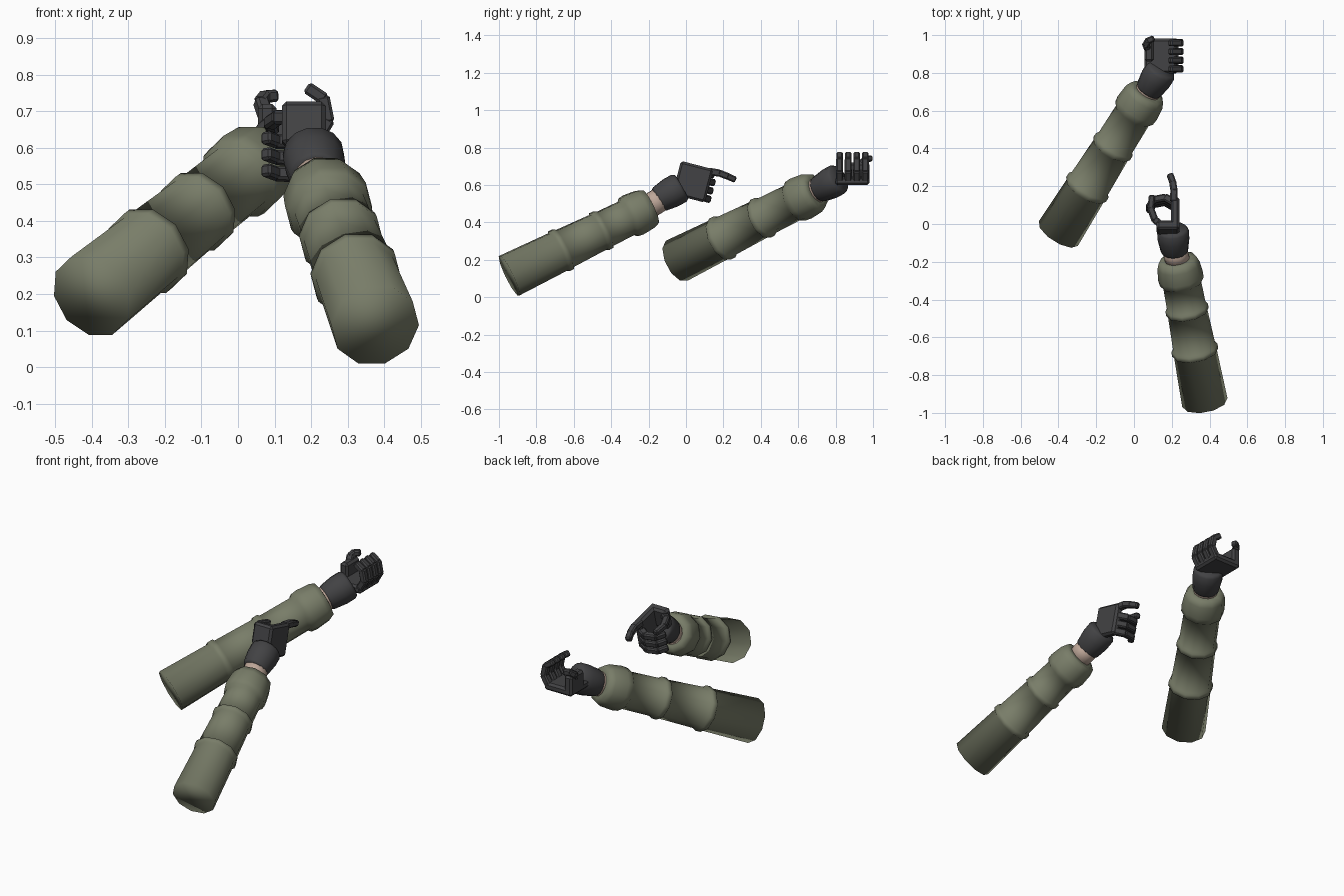
import bpy, bmesh, math
from mathutils import Vector, Matrix

if "Cube" in bpy.data.objects:
    bpy.data.objects.remove(bpy.data.objects["Cube"])


def material(name, rgb):
    m = bpy.data.materials.new(name)
    m.diffuse_color = (*rgb, 1)
    m.use_nodes = True
    m.node_tree.nodes["Principled BSDF"].inputs["Base Color"].default_value = m.diffuse_color
    return m


GREEN = material("olive_cloth", (0.19, 0.205, 0.14))
DARK = material("dark_glove", (0.055, 0.055, 0.058))
SKIN = material("skin", (0.52, 0.39, 0.32))


def finish(bm, name, mat, smooth):
    bmesh.ops.recalc_face_normals(bm, faces=bm.faces)
    mesh = bpy.data.meshes.new(name)
    bm.to_mesh(mesh)
    bm.free()
    mesh.materials.append(mat)
    for p in mesh.polygons:
        p.use_smooth = smooth
    obj = bpy.data.objects.new(name, mesh)
    bpy.context.collection.objects.link(obj)
    return obj


def lathe(name, a, b, profile, mat, sides=10):
    """Closed tube from a to b; profile is (fraction along, radius)."""
    a, b = Vector(a), Vector(b)
    axis = (b - a).normalized()
    side = axis.cross(Vector((0, 0, 1))).normalized()
    up = side.cross(axis)
    bm = bmesh.new()
    rings = []
    for t, r in profile:
        c = a.lerp(b, t)
        ring = []
        for i in range(sides):
            ang = 2 * math.pi * (i + 0.5) / sides - math.pi / 2
            ring.append(bm.verts.new(c + r * (side * math.cos(ang) + up * math.sin(ang))))
        rings.append(ring)
    for lo, hi in zip(rings, rings[1:]):
        for i in range(sides):
            j = (i + 1) % sides
            bm.faces.new((lo[i], lo[j], hi[j], hi[i]))
    bm.faces.new(rings[0])
    bm.faces.new(rings[-1])
    return finish(bm, name, mat, True)


def add_box(bm, matrix, bevel):
    part = bmesh.new()
    bmesh.ops.create_cube(part, size=1, matrix=matrix)
    bmesh.ops.bevel(part, geom=part.edges[:], offset=bevel, segments=1, affect='EDGES')
    tmp = bpy.data.meshes.new("tmp")
    part.to_mesh(tmp)
    part.free()
    bm.from_mesh(tmp)
    bpy.data.meshes.remove(tmp)


def block(name, frame, lo, hi, bevel):
    """Bevelled box between two corners of the hand frame."""
    lo, hi = Vector(lo), Vector(hi)
    bm = bmesh.new()
    add_box(bm, Matrix.Translation((lo + hi) / 2) @ Matrix.Diagonal((*(hi - lo), 1)), bevel)
    bm.transform(frame)
    return finish(bm, name, DARK, False)


def finger(name, frame, path, width):
    """Chain of bevelled boxes along a path in the hand frame."""
    bm = bmesh.new()
    pts = [Vector(p) for p in path]
    for k, (p, q) in enumerate(zip(pts, pts[1:])):
        w = width * (1 - 0.06 * k)
        d = q - p
        rot = d.to_track_quat('Z', 'Y').to_matrix().to_4x4()
        size = Matrix.Diagonal((w, w, d.length + 0.014, 1))
        add_box(bm, Matrix.Translation((p + q) / 2) @ rot @ size, 0.007)
    bm.transform(frame)
    return finish(bm, name, DARK, False)


def hand(prefix, origin, forward, thumb_side, palm_normal, index, thumb):
    frame = Matrix.Translation(origin) @ Matrix(
        (forward, thumb_side, palm_normal)).transposed().to_4x4()
    block(prefix + "_palm", frame, (0, -0.092, 0), (0.18, 0.092, 0.045), 0.012)
    block(prefix + "_thumb_base", frame, (0, -0.03, 0.02), (0.05, 0.092, 0.12), 0.012)
    finger(prefix + "_thumb", frame, thumb, 0.038)
    for label, s in (("little", -0.069), ("ring", -0.023), ("middle", 0.023), ("index", 0.069)):
        path = [(0.16, s, 0.025), (0.19, s, 0.075), (0.178, s, 0.135), (0.138, s, 0.162)]
        if label == "index" and index:
            path = index
        finger(prefix + "_" + label + "_finger", frame, path, 0.039)


# Sleeve outline: two seam rings and a bulging cuff
def sleeve_profile(r1, r2, cuff):
    return [(0, 0.122), (r1 - 0.025, 0.115), (r1 - 0.018, 0.124), (r1 + 0.012, 0.124),
            (r1 + 0.02, 0.113), (r2 - 0.025, 0.106), (r2 - 0.018, 0.115), (r2 + 0.012, 0.114),
            (r2 + 0.02, 0.104), (cuff - 0.03, 0.102), (cuff - 0.015, 0.117), (cuff + 0.02, 0.121),
            (cuff + 0.1, 0.114), (1.0, 0.101), (1.005, 0.075)]


GLOVE = [(0, 0.066), (0.08, 0.073), (0.55, 0.084), (0.9, 0.084), (1.0, 0.074)]

# Right arm
lathe("right_sleeve", (0.375, -0.945, 0.115), (0.23, -0.19, 0.485),
      sleeve_profile(0.37, 0.655, 0.86), GREEN)
lathe("right_wrist", (0.235, -0.21, 0.477), (0.212, -0.12, 0.535),
      [(0, 0.066), (1, 0.066)], SKIN, 14)
lathe("right_glove_cuff", (0.215, -0.15, 0.52), (0.205, -0.025, 0.59), GLOVE, DARK, 14)
hand("right", (0.24, -0.05, 0.64), (0, 0.968, -0.25), (0, 0.25, 0.968), (-1, 0, 0),
     [(0.16, 0.075, 0.03), (0.215, 0.08, 0.028), (0.26, 0.075, 0.035), (0.3, 0.068, 0.048)],
     [(0.02, 0.05, 0.08), (0.06, 0.06, 0.13), (0.12, 0.06, 0.152), (0.185, 0.06, 0.145)])

# Left arm
lathe("left_sleeve", (-0.40, -0.05, 0.195), (0.068, 0.695, 0.568),
      sleeve_profile(0.33, 0.62, 0.87), GREEN)
lathe("left_wrist", (0.055, 0.675, 0.558), (0.095, 0.735, 0.59),
      [(0, 0.067), (1, 0.067)], SKIN, 14)
lathe("left_glove_cuff", (0.075, 0.705, 0.573), (0.148, 0.82, 0.635), GLOVE, DARK, 14)
hand("left", (0.055, 0.89, 0.60), (1, 0, 0), (0, 1, 0), (0, 0, 1), None,
     [(0.02, 0.03, 0.09), (0.008, 0.06, 0.125), (0.02, 0.08, 0.14), (0.045, 0.092, 0.142)])
